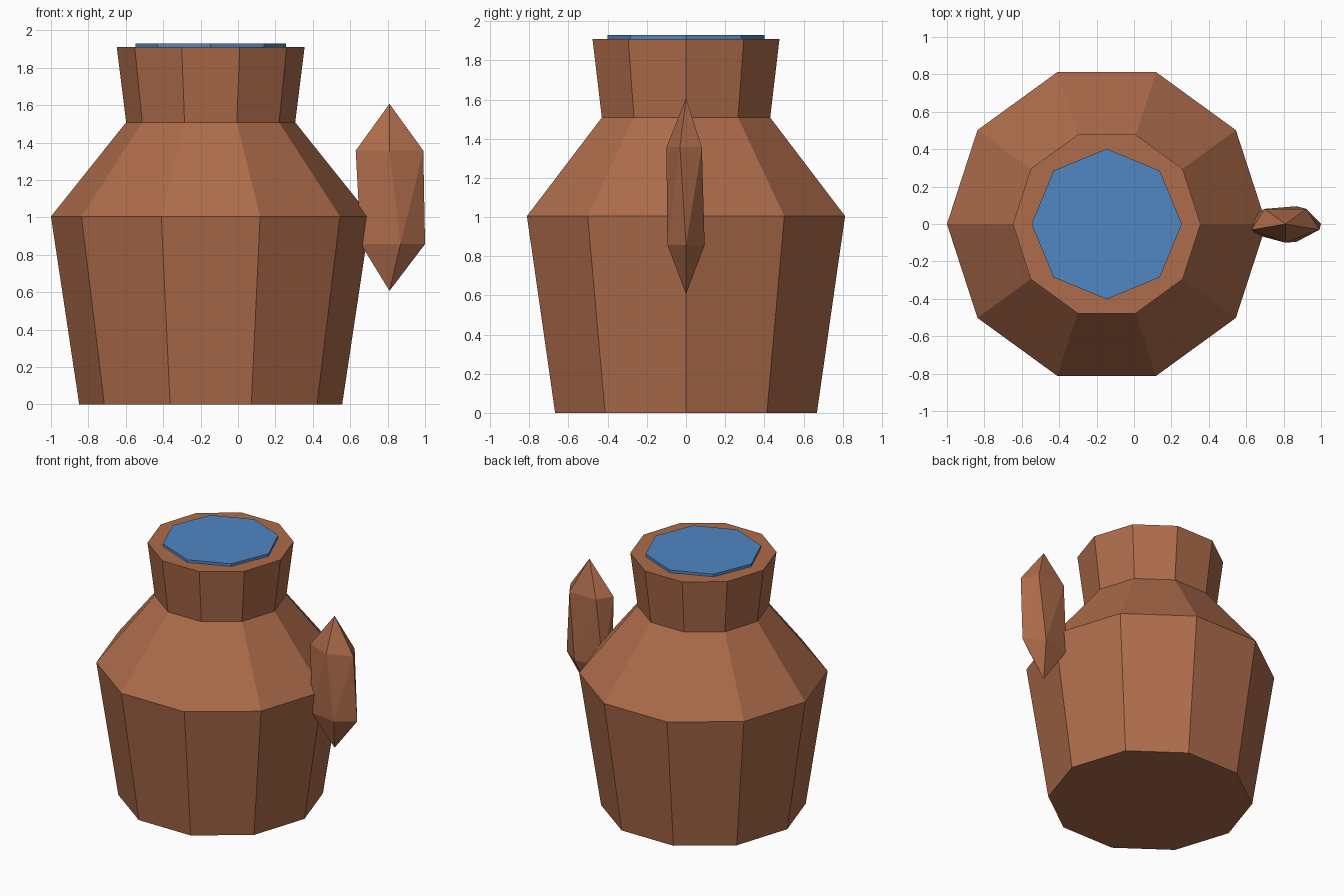
import bpy, bmesh
from math import cos, sin, radians, tau

default = bpy.data.objects.get("Cube")
if default:
    bpy.data.objects.remove(default)

AXIS_X = -0.146  # jug axis, offset to leave room for the handle


def material(name, rgb):
    mat = bpy.data.materials.new(name)
    mat.use_nodes = True
    mat.diffuse_color = (*rgb, 1)
    mat.node_tree.nodes["Principled BSDF"].inputs["Base Color"].default_value = (*rgb, 1)
    return mat


def finish(bm, name, mat, location):
    bmesh.ops.recalc_face_normals(bm, faces=bm.faces)
    mesh = bpy.data.meshes.new(name)
    bm.to_mesh(mesh)
    bm.free()
    mesh.materials.append(mat)
    obj = bpy.data.objects.new(name, mesh)
    obj.location = location
    bpy.context.collection.objects.link(obj)
    return obj


def ring(bm, sides, rx, ry, z, turn=0.0):
    angles = [turn + tau * i / sides for i in range(sides)]
    return [bm.verts.new((rx * cos(a), ry * sin(a), z)) for a in angles]


def lathe(name, mat, sides, profile):
    """Closed faceted solid from (radius, height) pairs."""
    bm = bmesh.new()
    rings = [ring(bm, sides, r, r, z) for r, z in profile]
    for low, high in zip(rings, rings[1:]):
        for i in range(sides):
            j = (i + 1) % sides
            bm.faces.new((low[i], low[j], high[j], high[i]))
    bm.faces.new(rings[0])
    bm.faces.new(rings[-1])
    return finish(bm, name, mat, (AXIS_X, 0, 0))


clay = material("clay brown", (0.42, 0.15, 0.07))
blue = material("lid blue", (0.08, 0.24, 0.55))

# Ten-sided jug: tapered belly, sloping shoulder, flared neck
lathe("jug_body", clay, 10,
      [(0.703, 0), (0.854, 1.005), (0.452, 1.508), (0.502, 1.91)])

# Thin eight-sided lid on the rim
lathe("lid", blue, 8, [(0.402, 1.89), (0.402, 1.93)])

# Faceted handle: two five-sided rings, twisted, between two points
bm = bmesh.new()
ring(bm, 5, 0.19, 0.1, 0.25, radians(-90))
ring(bm, 5, 0.19, 0.1, -0.25)
for tip in (0.5, -0.5):
    bm.verts.new((0, 0, tip))
bmesh.ops.convex_hull(bm, input=bm.verts)
finish(bm, "handle", clay, (0.81, 0, 1.107))
